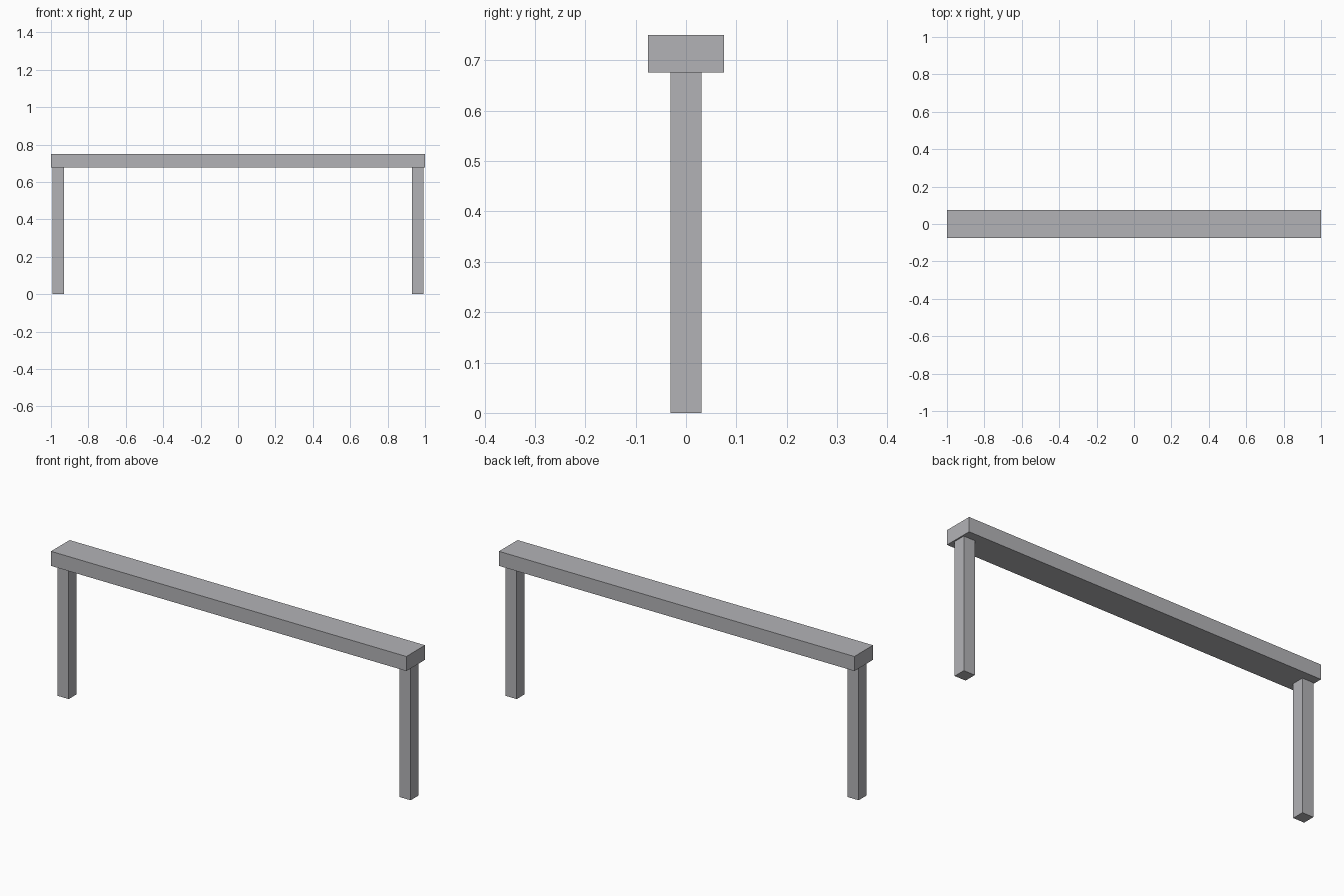
import bpy

if "Cube" in bpy.data.objects:
    bpy.data.objects.remove(bpy.data.objects["Cube"], do_unlink=True)

TOP, BEAM_Z = 0.75, 0.676      # top and underside of the beam
LEG_W, LEG_X = 0.062, 0.962    # leg thickness and distance from centre

grey = bpy.data.materials.new("plain grey")
color = (0.45, 0.45, 0.47, 1)
grey.diffuse_color = color
grey.use_nodes = True
grey.node_tree.nodes["Principled BSDF"].inputs["Base Color"].default_value = color


def box(name, x, z0, z1, width, depth):
    bpy.ops.mesh.primitive_cube_add(size=1, location=(x, 0, (z0 + z1) / 2))
    obj = bpy.context.object
    obj.name = name
    obj.scale = (width, depth, z1 - z0)
    bpy.ops.object.transform_apply(location=False, rotation=False, scale=True)
    obj.data.materials.append(grey)
    return obj


# Long top beam
box("top_beam", 0, BEAM_Z, TOP, 2, 0.15)

# One square leg at each end
for side, sign in (("left", 1), ("right", -1)):
    box(side + "_leg", sign * LEG_X, 0, BEAM_Z, LEG_W, LEG_W)
